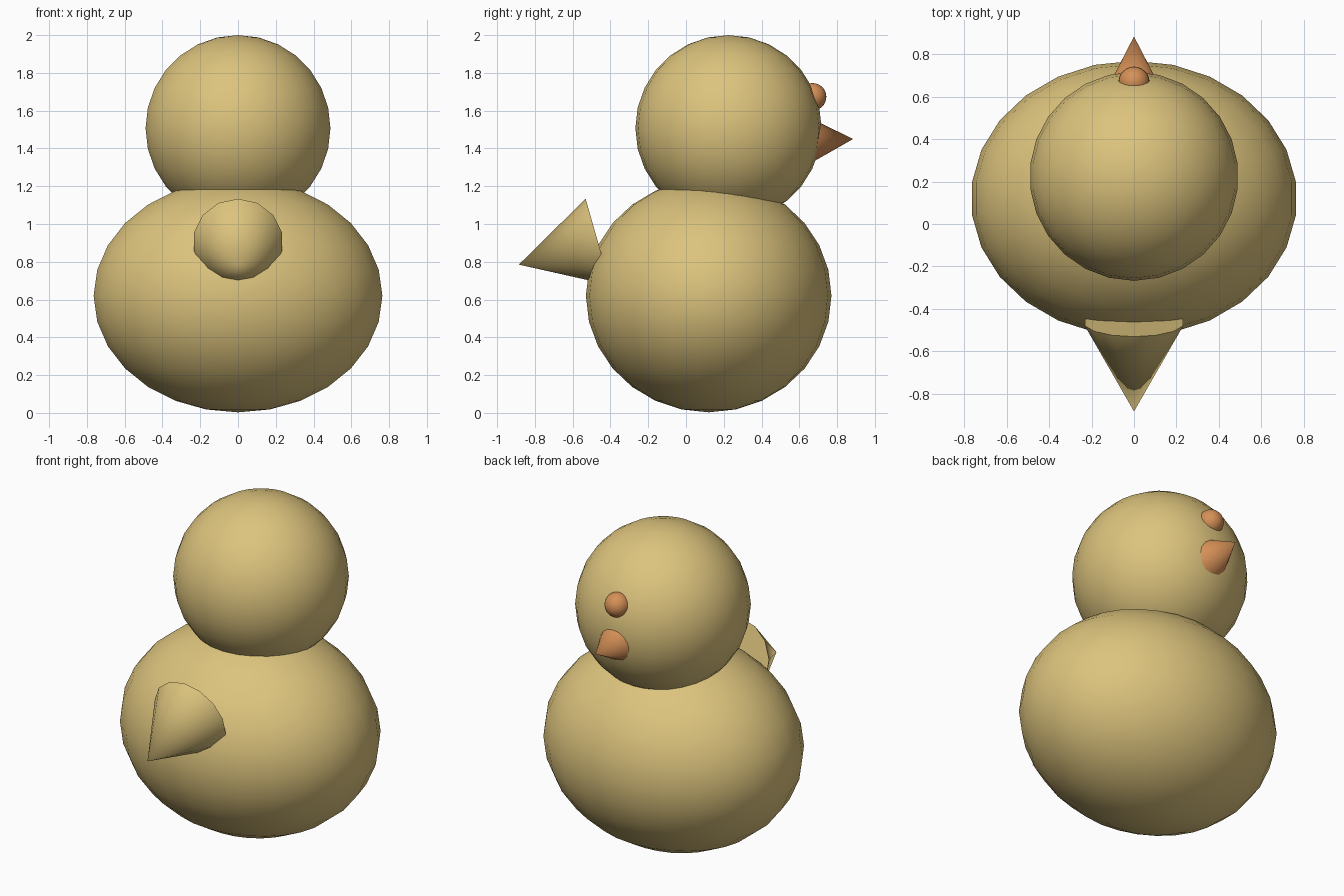
import bpy
import math
from mathutils import Vector

if "Cube" in bpy.data.objects:
    bpy.data.objects.remove(bpy.data.objects["Cube"])


def material(name, rgb):
    m = bpy.data.materials.new(name)
    m.diffuse_color = (*rgb, 1.0)
    m.use_nodes = True
    m.node_tree.nodes["Principled BSDF"].inputs["Base Color"].default_value = m.diffuse_color
    return m


yellow = material("soft_yellow", (0.72, 0.55, 0.205))
orange = material("warm_orange", (0.67, 0.28, 0.095))


def finish(name, mat):
    obj = bpy.context.object
    obj.name = name
    obj.data.materials.append(mat)
    bpy.ops.object.shade_smooth_by_angle(angle=math.radians(40))
    return obj


def ball(name, centre, radii, mat):
    bpy.ops.mesh.primitive_uv_sphere_add(segments=26, ring_count=14, radius=1, location=centre)
    bpy.context.object.scale = radii
    return finish(name, mat)


def cone(name, tip, base, radius, mat):
    # cone lying in the x = 0 plane, pointing from base centre to tip
    tip, base = Vector(tip), Vector(base)
    axis = tip - base
    bpy.ops.mesh.primitive_cone_add(vertices=14, radius1=radius, radius2=0, depth=axis.length,
                                    location=(tip + base) / 2,
                                    rotation=(math.atan2(-axis.y, axis.z), 0, 0))
    return finish(name, mat)


# plump body and round head
ball("body", (0, 0.12, 0.62), (0.77, 0.65, 0.617), yellow)
ball("head", (0, 0.225, 1.507), (0.493, 0.493, 0.493), yellow)

# upturned tail cone
cone("tail", (0, -0.885, 0.785), (0, -0.466, 0.905), 0.238, yellow)

# beak and the single ball above it
cone("beak", (0, 0.885, 1.45), (0, 0.635, 1.442), 0.132, orange)
ball("eye", (0, 0.67, 1.673), (0.073, 0.073, 0.073), orange)
